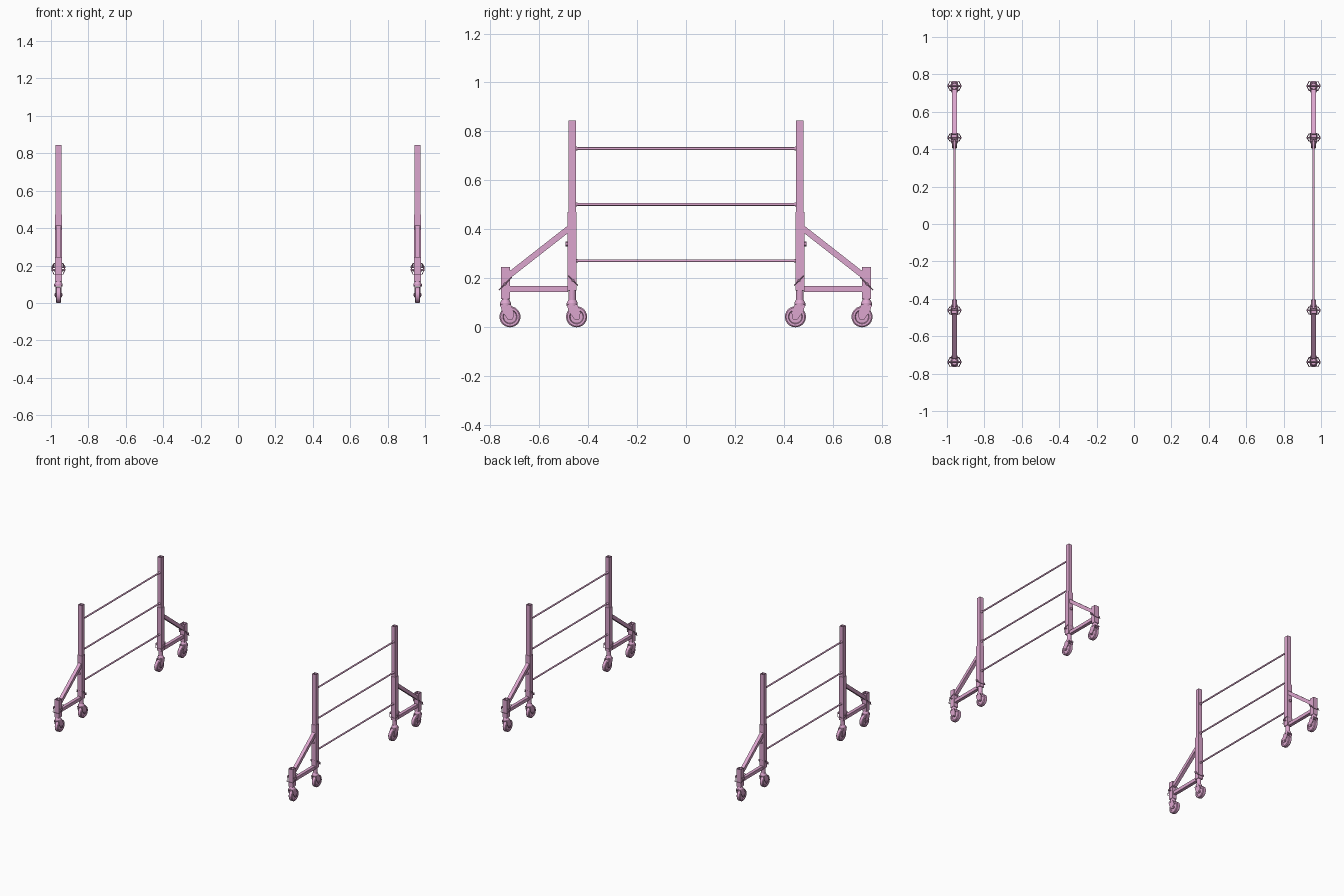
import bpy, bmesh, math
from mathutils import Vector, Matrix

if "Cube" in bpy.data.objects:
    bpy.data.objects.remove(bpy.data.objects["Cube"])

X, INNER, OUTER = 0.96, 0.465, 0.737
paint = bpy.data.materials.new("pink_paint")
paint.diffuse_color = (0.72, 0.38, 0.62, 1)
paint.use_nodes = True
paint.node_tree.nodes["Principled BSDF"].inputs["Base Color"].default_value = paint.diffuse_color


def finish(name, bm, mirror_y=True, smooth=False):
    bmesh.ops.recalc_face_normals(bm, faces=bm.faces)
    me = bpy.data.meshes.new(name)
    bm.to_mesh(me)
    bm.free()
    me.materials.append(paint)
    ob = bpy.data.objects.new(name, me)
    bpy.context.collection.objects.link(ob)
    mod = ob.modifiers.new("mirror", 'MIRROR')
    mod.use_axis = (True, mirror_y, False)
    mod.use_mirror_merge = False
    if smooth:
        bpy.ops.object.select_all(action='DESELECT')
        ob.select_set(True)
        bpy.context.view_layer.objects.active = ob
        bpy.ops.object.shade_smooth_by_angle(angle=math.radians(35))
    return ob


def box(bm, x, y, z, sx, sy, sz, tilt=0):
    m = Matrix.Translation((x, y, z)) @ Matrix.Rotation(tilt, 4, 'X') @ Matrix.Diagonal((sx, sy, sz, 1))
    bmesh.ops.create_cube(bm, size=1, matrix=m)


def cyl(bm, a, b, r1, r2=None, seg=16):
    a, b = Vector(a), Vector(b)
    m = Matrix.Translation((a + b) / 2) @ (b - a).to_track_quat('Z', 'Y').to_matrix().to_4x4()
    bmesh.ops.create_cone(bm, cap_ends=True, segments=seg, radius1=r1,
                          radius2=r1 if r2 is None else r2, depth=(b - a).length, matrix=m)


def square_tube(name, y, z0, z1, w, wall=0.003):
    # hollow square tube, open at both ends
    bm = bmesh.new()
    loops = []
    for h, z in ((w / 2, z0), (w / 2, z1), (w / 2 - wall, z1), (w / 2 - wall, z0)):
        loops.append([bm.verts.new((X + sx * h, y + sy * h, z))
                      for sx, sy in ((-1, -1), (1, -1), (1, 1), (-1, 1))])
    for k in range(4):
        p, q = loops[k], loops[(k + 1) % 4]
        for i in range(4):
            j = (i + 1) % 4
            bm.faces.new((p[i], p[j], q[j], q[i]))
    return finish(name, bm)


def lathe_x(bm, y, z, profile, seg=28):
    # closed (x, radius) profile spun about an axle along x
    rings = [[bm.verts.new((X + px, y + r * math.cos(t), z + r * math.sin(t)))
              for t in (2 * math.pi * i / seg for i in range(seg))] for px, r in profile]
    for k in range(len(rings)):
        p, q = rings[k], rings[(k + 1) % len(rings)]
        for i in range(seg):
            j = (i + 1) % seg
            bm.faces.new((p[i], p[j], q[j], q[i]))


def extrude_x(bm, pts, x0, x1):
    f = bm.faces.new([bm.verts.new((x0, y, z)) for y, z in pts])
    new = bmesh.ops.extrude_face_region(bm, geom=[f])["geom"]
    bmesh.ops.translate(bm, vec=(x1 - x0, 0, 0), verts=[v for v in new if isinstance(v, bmesh.types.BMVert)])


# Uprights, outrigger sleeves and outrigger end posts
square_tube("upright_post", INNER, 0.15, 0.845, 0.030)
square_tube("outrigger_sleeve", INNER, 0.15, 0.472, 0.037)
square_tube("outrigger_post", OUTER, 0.115, 0.246, 0.036)

# Ladder rungs with small weld collars
bm = bmesh.new()
for z in (0.272, 0.502, 0.730):
    cyl(bm, (X, -0.455, z), (X, 0.455, z), 0.0058, seg=12)
    for s in (-1, 1):
        cyl(bm, (X, s * 0.449, z), (X, s * 0.440, z), 0.009, 0.0058, 12)
finish("ladder_rungs", bm, mirror_y=False, smooth=True)

# Outrigger foot bar and diagonal brace
bm = bmesh.new()
box(bm, X, (0.483 + 0.72) / 2, 0.156, 0.024, 0.238, 0.024)
finish("outrigger_bar", bm)
bm = bmesh.new()
extrude_x(bm, [(0.4835, 0.415), (0.4835, 0.384), (0.720, 0.199), (0.720, 0.230)], X - 0.0125, X + 0.0125)
finish("diagonal_brace", bm)

# Locking knob on the sleeve
bm = bmesh.new()
cyl(bm, (X, 0.482, 0.341), (X, 0.488, 0.341), 0.006, seg=12)
cyl(bm, (X, 0.485, 0.341), (X, 0.493, 0.341), 0.010, seg=6)
finish("sleeve_knob", bm)

# Retaining pins: cross pin with a tilted wire loop around the post
for name, yc, zc, half, slope in (("inner_pin", 0.462, 0.191, 0.020, 1),
                                  ("outer_pin", 0.738, 0.178, 0.025, -1)):
    bm = bmesh.new()
    cyl(bm, (X - 0.033, yc, zc), (X + 0.033, yc, zc), 0.0045, seg=10)
    outline = [(0.036, 0), (0.024, 1), (-0.024, 1), (-0.036, 0), (-0.024, -1), (0.024, -1)]
    pts = [Vector((X + a, yc + b * half, zc + b * half * slope)) for a, b in outline]
    for p, q in zip(pts, pts[1:] + pts[:1]):
        cyl(bm, p, q, 0.0022, seg=8)
    for s in (-1, 1):
        cyl(bm, (X + s * 0.030, yc, zc), (X + s * 0.036, yc, zc), 0.007, seg=10)
    finish(name, bm, smooth=True)

# Swivel casters, trailing towards the centre
R = 0.043
for tag, yp, top in (("inner", INNER, 0.155), ("outer", OUTER, 0.13)):
    yw = yp - 0.018
    bm = bmesh.new()
    cyl(bm, (X, yp, 0.108), (X, yp, top), 0.0155, seg=20)
    cyl(bm, (X, yp, 0.100), (X, yp, 0.112), 0.022, 0.016, 20)
    cyl(bm, (X, yp, 0.088), (X, yp, 0.100), 0.0225, seg=20)
    finish(tag + "_caster_swivel", bm, smooth=True)

    bm = bmesh.new()
    side = [(yp + 0.022, 0.092), (yp - 0.022, 0.092), (yw - 0.016, 0.060)]
    for i in range(9):
        t = math.radians(170 + i * 22)
        side.append((yw + 0.014 * math.cos(t), R + 0.014 * math.sin(t)))
    side.append((yp + 0.014, 0.064))
    for s in (-1, 1):
        extrude_x(bm, side, X + s * 0.0165, X + s * 0.0195)
    box(bm, X, yp, 0.0905, 0.039, 0.044, 0.004)
    finish(tag + "_caster_fork", bm)

    bm = bmesh.new()
    lathe_x(bm, yw, R, [(-0.009, 0.006), (-0.009, 0.026), (-0.014, 0.029), (-0.014, 0.038),
                        (-0.010, R), (0.010, R), (0.014, 0.038), (0.014, 0.029),
                        (0.009, 0.026), (0.009, 0.006)])
    finish(tag + "_caster_wheel", bm, smooth=True)

    bm = bmesh.new()
    cyl(bm, (X - 0.0165, yw, R), (X + 0.0165, yw, R), 0.010, seg=16)
    cyl(bm, (X - 0.022, yw, R), (X + 0.022, yw, R), 0.007, seg=6)
    finish(tag + "_caster_axle", bm)
